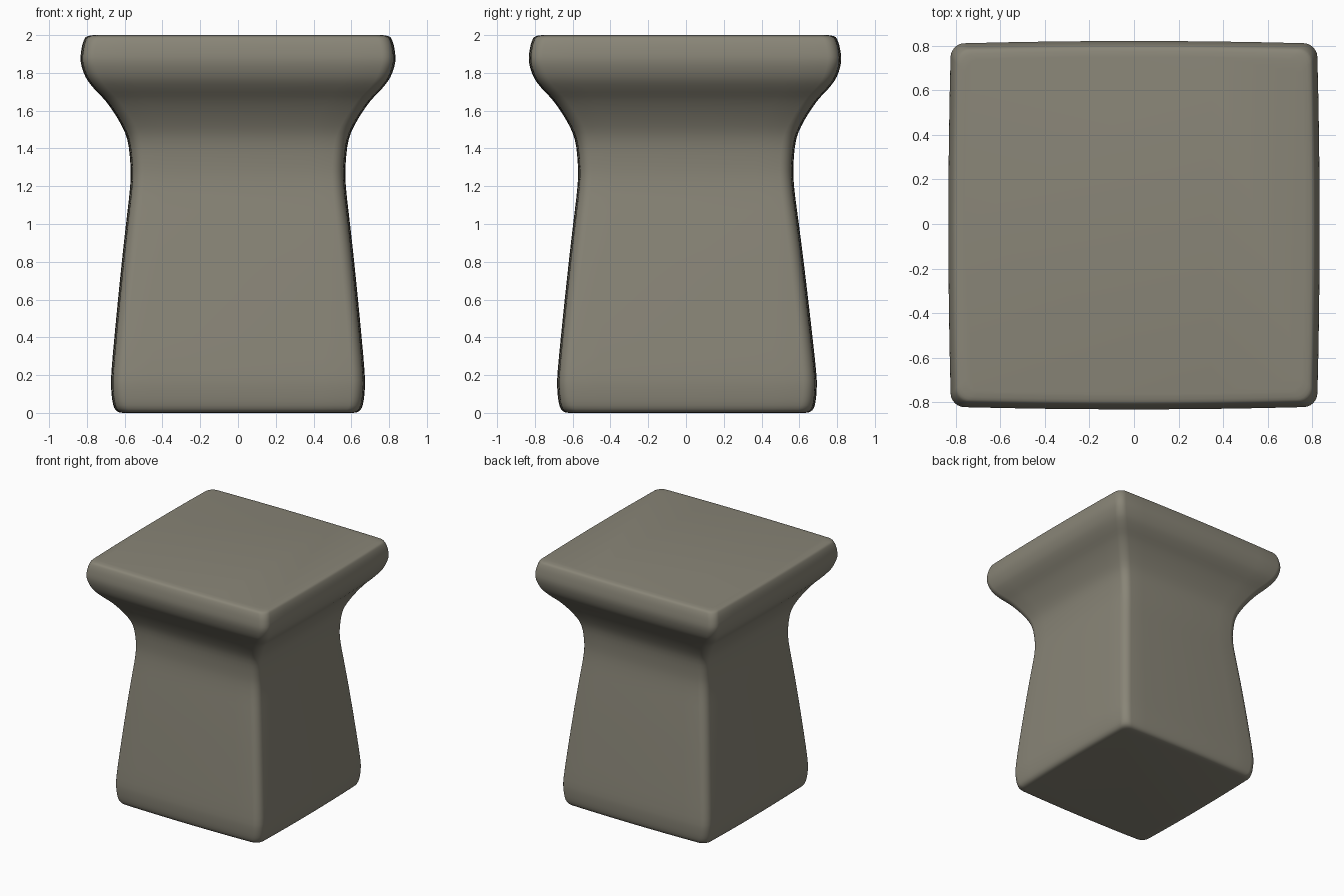
import bpy, bmesh, math

if "Cube" in bpy.data.objects:
    bpy.data.objects.remove(bpy.data.objects["Cube"], do_unlink=True)

# Single warm grey stone colour
STONE = (0.25, 0.235, 0.185, 1)
stone = bpy.data.materials.new("warm grey stone")
stone.use_nodes = True
stone.diffuse_color = STONE
bsdf = next(n for n in stone.node_tree.nodes if n.type == 'BSDF_PRINCIPLED')
bsdf.inputs["Base Color"].default_value = STONE
bsdf.inputs["Roughness"].default_value = 0.8

# Side profile: (height, half width), foot to top slab
PROFILE = [(0.0, 0.61), (0.008, 0.64), (0.04, 0.66), (0.12, 0.671), (0.22, 0.67),
           (0.5, 0.645), (0.8, 0.615), (1.0, 0.593), (1.2, 0.571), (1.32, 0.57),
           (1.45, 0.587), (1.55, 0.632), (1.65, 0.70), (1.72, 0.765), (1.78, 0.808),
           (1.86, 0.833), (1.93, 0.828), (1.975, 0.815), (1.993, 0.80), (2.0, 0.765)]


def smooth_profile(points, steps=3):
    """Catmull-Rom curve through the profile points."""
    out = []
    for i in range(len(points) - 1):
        a, b, c, d = (points[max(0, min(len(points) - 1, i + k))] for k in (-1, 0, 1, 2))
        for s in range(steps):
            t = s / steps
            out.append(tuple(
                0.5 * (2 * q + (r - p) * t + (2 * p - 5 * q + 4 * r - u) * t * t
                       + (3 * q - p - 3 * r + u) * t ** 3)
                for p, q, r, u in zip(a, b, c, d)))
    return out + [points[-1]]


def rounded_square(half, radius, arc=6, side=8, bulge=0.012):
    """Square outline with round corners and faintly bowed sides."""
    flat = half - radius
    pts = []
    for quarter in range(4):
        ca, sa = math.cos(quarter * math.pi / 2), math.sin(quarter * math.pi / 2)
        local = []
        for k in range(1, side):
            y = flat * (2 * k / side - 1)
            local.append((half, y))
        for k in range(arc + 1):
            ang = k / arc * math.pi / 2
            local.append((flat + radius * math.cos(ang), flat + radius * math.sin(ang)))
        for x, y in local:
            # Pull the corners in so that the middle of each side bows out
            x -= bulge * (y / half) ** 2
            y -= bulge * max(0, y / half) * (x / half) ** 2
            pts.append((x * ca - y * sa, x * sa + y * ca))
    return pts


# Pedestal: rounded square sections lofted along the profile
bm = bmesh.new()
rings = []
for z, half in smooth_profile(PROFILE):
    depth = 1.025 - 0.035 * z / 2       # foot is slightly deeper than wide
    lean = 0.006 * (1 - z)              # slight drift of the body towards the back
    rings.append([bm.verts.new((x, y * depth + lean, z))
                  for x, y in rounded_square(half, 0.06)])
count = len(rings[0])
for low, high in zip(rings, rings[1:]):
    for i in range(count):
        j = (i + 1) % count
        bm.faces.new((low[i], low[j], high[j], high[i]))
bm.faces.new(rings[0][::-1])
bm.faces.new(rings[-1])
bmesh.ops.recalc_face_normals(bm, faces=bm.faces)

mesh = bpy.data.meshes.new("stone_pedestal")
bm.to_mesh(mesh)
bm.free()
mesh.materials.append(stone)
pedestal = bpy.data.objects.new("stone_pedestal", mesh)
bpy.context.collection.objects.link(pedestal)

# Smooth shading, keeping the flat top and bottom crisp
bpy.ops.object.select_all(action='DESELECT')
pedestal.select_set(True)
bpy.context.view_layer.objects.active = pedestal
bpy.ops.object.shade_smooth_by_angle(angle=math.radians(40))
